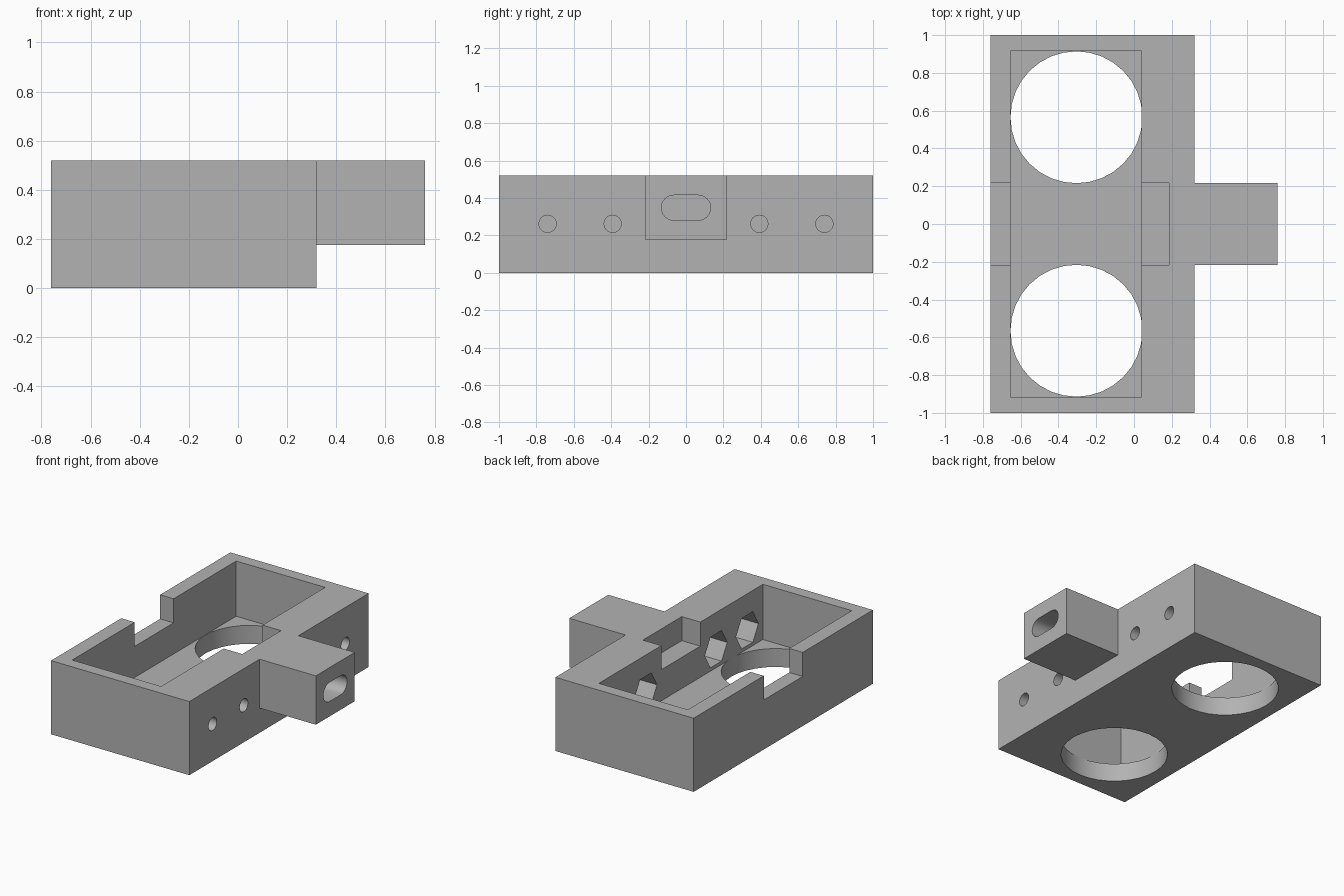
import bpy, bmesh, math
from mathutils import Matrix, Vector

cube = bpy.data.objects.get("Cube")
if cube:
    bpy.data.objects.remove(cube, do_unlink=True)

TOP, FLOOR, NOTCH = 0.52, 0.13, 0.35
BORE_X, SCREW_Z = -0.305, 0.262

grey = bpy.data.materials.new("plain grey")
grey.use_nodes = True
grey.diffuse_color = (0.45, 0.45, 0.45, 1)
grey.node_tree.nodes["Principled BSDF"].inputs["Base Color"].default_value = grey.diffuse_color


def make_object(name, bm):
    bmesh.ops.recalc_face_normals(bm, faces=bm.faces)
    mesh = bpy.data.meshes.new(name)
    bm.to_mesh(mesh)
    bm.free()
    mesh.materials.append(grey)
    ob = bpy.data.objects.new(name, mesh)
    bpy.context.collection.objects.link(ob)
    return ob


def box(name, x, y, z):
    bm = bmesh.new()
    size = (x[1] - x[0], y[1] - y[0], z[1] - z[0], 1)
    mid = Vector((x[0] + x[1], y[0] + y[1], z[0] + z[1])) / 2
    bmesh.ops.create_cube(bm, size=1, matrix=Matrix.Translation(mid) @ Matrix.Diagonal(size))
    return make_object(name, bm)


def prism(name, outline, start, end):
    """Extrude a closed outline of points along the vector from start to end."""
    bm = bmesh.new()
    face = bm.faces.new([bm.verts.new(Vector(p) + Vector(start)) for p in outline])
    new = bmesh.ops.extrude_face_region(bm, geom=[face], use_keep_orig=True)["geom"]
    moved = [v for v in new if isinstance(v, bmesh.types.BMVert)]
    bmesh.ops.translate(bm, verts=moved, vec=Vector(end) - Vector(start))
    return make_object(name, bm)


def ring(radius, sides, upright=False):
    pts = []
    for i in range(sides):
        a = math.tau * i / sides
        u, v = radius * math.cos(a), radius * math.sin(a)
        pts.append((0, u, v) if upright else (u, v, 0))
    return pts


def combine(target, tool, operation="DIFFERENCE"):
    mod = target.modifiers.new(tool.name, "BOOLEAN")
    mod.operation, mod.solver, mod.object = operation, "EXACT", tool
    bpy.context.view_layer.objects.active = target
    bpy.ops.object.modifier_apply(modifier=mod.name)
    bpy.data.objects.remove(tool, do_unlink=True)


# Housing block with the side arm
housing = box("sensor_housing", (-0.76, 0.32), (-1, 1), (0, TOP))
combine(housing, box("arm", (0.25, 0.76), (-0.217, 0.217), (0.175, TOP)), "UNION")

# Open tray and the notch across both long walls
combine(housing, box("tray", (-0.655, 0.04), (-0.915, 0.915), (FLOOR, 0.7)))
combine(housing, box("notch", (-0.9, 0.185), (-0.217, 0.217), (NOTCH, 0.7)))

for side in (-1, 1):
    # Large round openings in the floor
    y = side * 0.565
    combine(housing, prism("bore", ring(0.349, 32), (BORE_X, y, -0.1), (BORE_X, y, FLOOR + 0.1)))
    # Screw holes with hexagonal nut pockets inside
    for offset in (0.392, 0.74):
        y = side * offset
        combine(housing, prism("screw_hole", ring(0.046, 24, True), (-0.1, y, SCREW_Z), (0.5, y, SCREW_Z)))
        combine(housing, prism("nut_pocket", ring(0.125, 6, True), (-0.1, y, SCREW_Z), (0.2, y, SCREW_Z)))

# Rounded blind slot in the end of the arm
slot = []
for side, first in ((1, -90), (-1, 90)):
    for i in range(13):
        a = math.radians(first + 15 * i)
        slot.append((0, side * 0.065 + 0.067 * math.cos(a), 0.067 * math.sin(a)))
combine(housing, prism("slot", slot, (0.4, 0, 0.348), (0.9, 0, 0.348)))

# Smooth the round walls, keep the hard edges
bpy.ops.object.select_all(action="DESELECT")
housing.select_set(True)
bpy.context.view_layer.objects.active = housing
bpy.ops.object.shade_smooth_by_angle(angle=math.radians(30))
